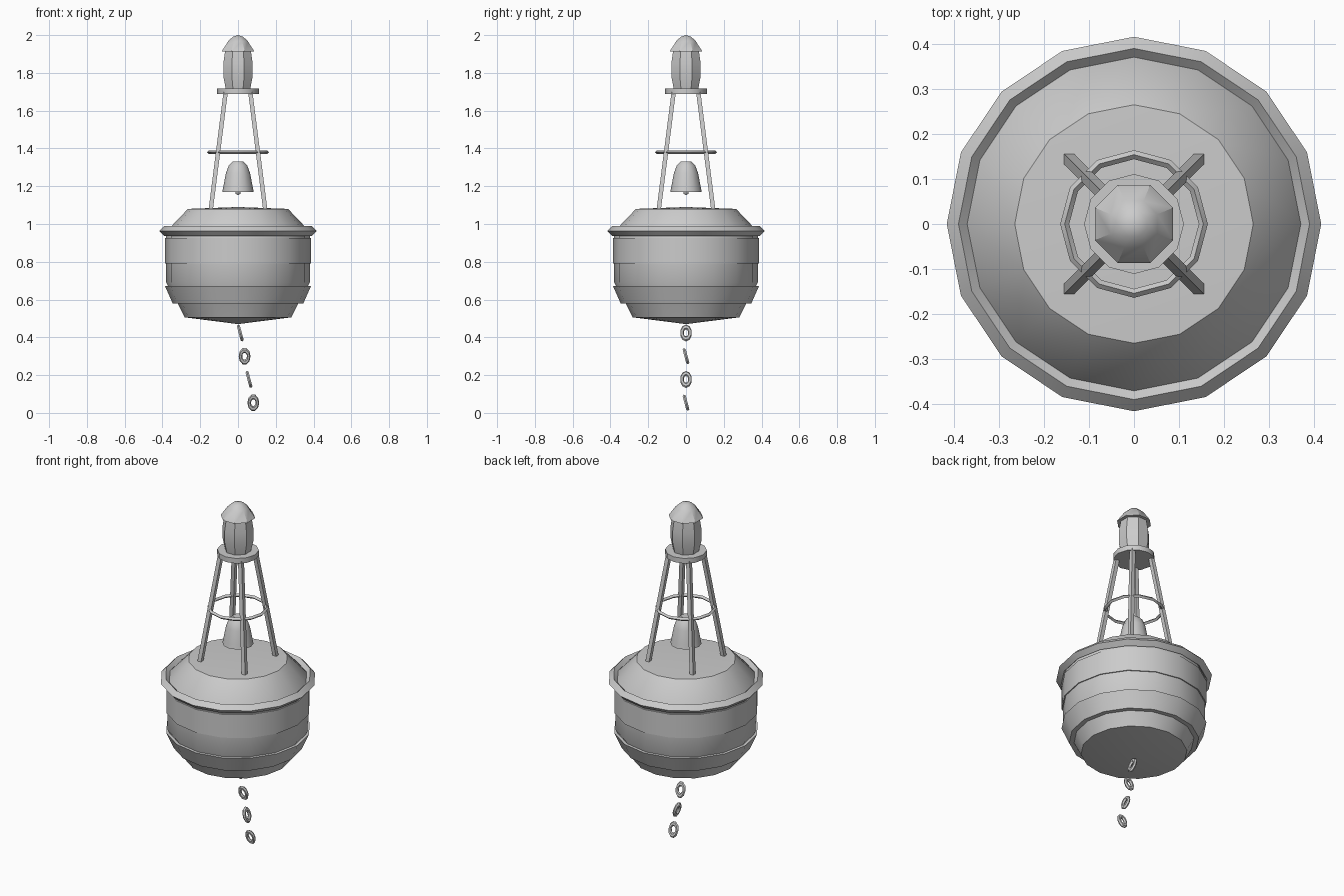
import bpy, bmesh, math
from mathutils import Vector, Matrix

if "Cube" in bpy.data.objects:
    bpy.data.objects.remove(bpy.data.objects["Cube"])

grey = bpy.data.materials.new("plain_grey")
grey.diffuse_color = (0.6, 0.6, 0.6, 1)
grey.use_nodes = True
grey.node_tree.nodes["Principled BSDF"].inputs["Base Color"].default_value = grey.diffuse_color


def finish(name, bm, angle=35):
    bmesh.ops.recalc_face_normals(bm, faces=bm.faces)
    me = bpy.data.meshes.new(name)
    bm.to_mesh(me)
    bm.free()
    me.materials.append(grey)
    ob = bpy.data.objects.new(name, me)
    bpy.context.collection.objects.link(ob)
    bpy.ops.object.select_all(action='DESELECT')
    ob.select_set(True)
    bpy.context.view_layer.objects.active = ob
    bpy.ops.object.shade_smooth_by_angle(angle=math.radians(angle))
    return ob


def lathe(name, profile, sides, turn=0.0, closed=False, matrix=None):
    """Spin (radius, z) points round z; radius 0 makes a pole."""
    bm = bmesh.new()
    rings = []
    for r, z in profile:
        if r == 0:
            rings.append([bm.verts.new((0, 0, z))] * sides)
        else:
            rings.append([bm.verts.new((r * math.cos(turn + math.tau * i / sides),
                                        r * math.sin(turn + math.tau * i / sides), z))
                          for i in range(sides)])
    pairs = list(zip(rings, rings[1:]))
    if closed:
        pairs.append((rings[-1], rings[0]))
    for a, b in pairs:
        for i in range(sides):
            j = (i + 1) % sides
            bm.faces.new(list(dict.fromkeys((a[i], a[j], b[j], b[i]))))
    if matrix:
        bm.transform(matrix)
    return finish(name, bm)


def ring(name, major, minor, z, sides, section=4, matrix=None):
    pts = [(major + minor * math.cos(math.tau * k / section),
            z + minor * math.sin(math.tau * k / section)) for k in range(section)]
    return lathe(name, pts, sides, closed=True, matrix=matrix)


# Float body, stripe bands and fender
lathe("hull", [(0, .47), (.283, .506), (.32, .58), (.38, .69), (.38, .945),
               (.373, .967), (.265, 1.08), (0, 1.09)], 16)
lathe("upper_band", [(.375, .79), (.386, .79), (.386, .927), (.375, .927)], 16, closed=True)
lathe("lower_band", [(.31, .58), (.346, .58), (.387, .672), (.36, .672)], 16, closed=True)
ring("fender_ring", .39, .026, .963, 16)

# Bell and clapper
lathe("bell", [(0, 1.172), (.083, 1.17), (.078, 1.195), (.064, 1.27),
               (.048, 1.312), (.028, 1.33), (0, 1.332)], 12)
lathe("clapper", [(0, 1.153), (.014, 1.16), (.014, 1.18), (0, 1.187)], 8)

# Four leaning square legs
for sx in (-1, 1):
    for sy in (-1, 1):
        bm = bmesh.new()
        bmesh.ops.create_cube(bm, size=1)
        for v in bm.verts:
            c, z = (.145, 1.07) if v.co.z < 0 else (.065, 1.7)
            v.co = Vector((sx * c + v.co.x * .023, sy * c + v.co.y * .023, z))
        finish("tower_leg", bm)
ring("tower_hoop", .154, .01, 1.38, 12)

# Lantern
oct_turn = math.pi / 8
lathe("lantern_platform", [(0, 1.688), (.111, 1.688), (.111, 1.718), (0, 1.718)], 12)
lathe("lantern_glass", [(0, 1.715), (.07, 1.715), (.084, 1.78), (.084, 1.85),
                        (.073, 1.92), (0, 1.92)], 8, oct_turn)
lathe("lantern_roof", [(0, 1.913), (.094, 1.913), (.056, 1.968),
                       (.03, 1.991), (0, 2.0)], 8, oct_turn)

# Chain links, alternately turned
for k in range(4):
    centre = Matrix.Translation((.012 + .023 * k, 0, .423 - .123 * k))
    stretch = Matrix.Diagonal((1, 1, 1.48, 1))
    if k % 2 == 0:
        turn = Matrix.Rotation(math.radians(-15), 4, 'Y') @ stretch @ Matrix.Rotation(math.pi / 2, 4, 'Y')
    else:
        turn = Matrix.Rotation(math.radians(15), 4, 'X') @ stretch @ Matrix.Rotation(math.pi / 2, 4, 'X')
    ring("chain_link", .022, .0095, 0, 10, 6, centre @ turn)
